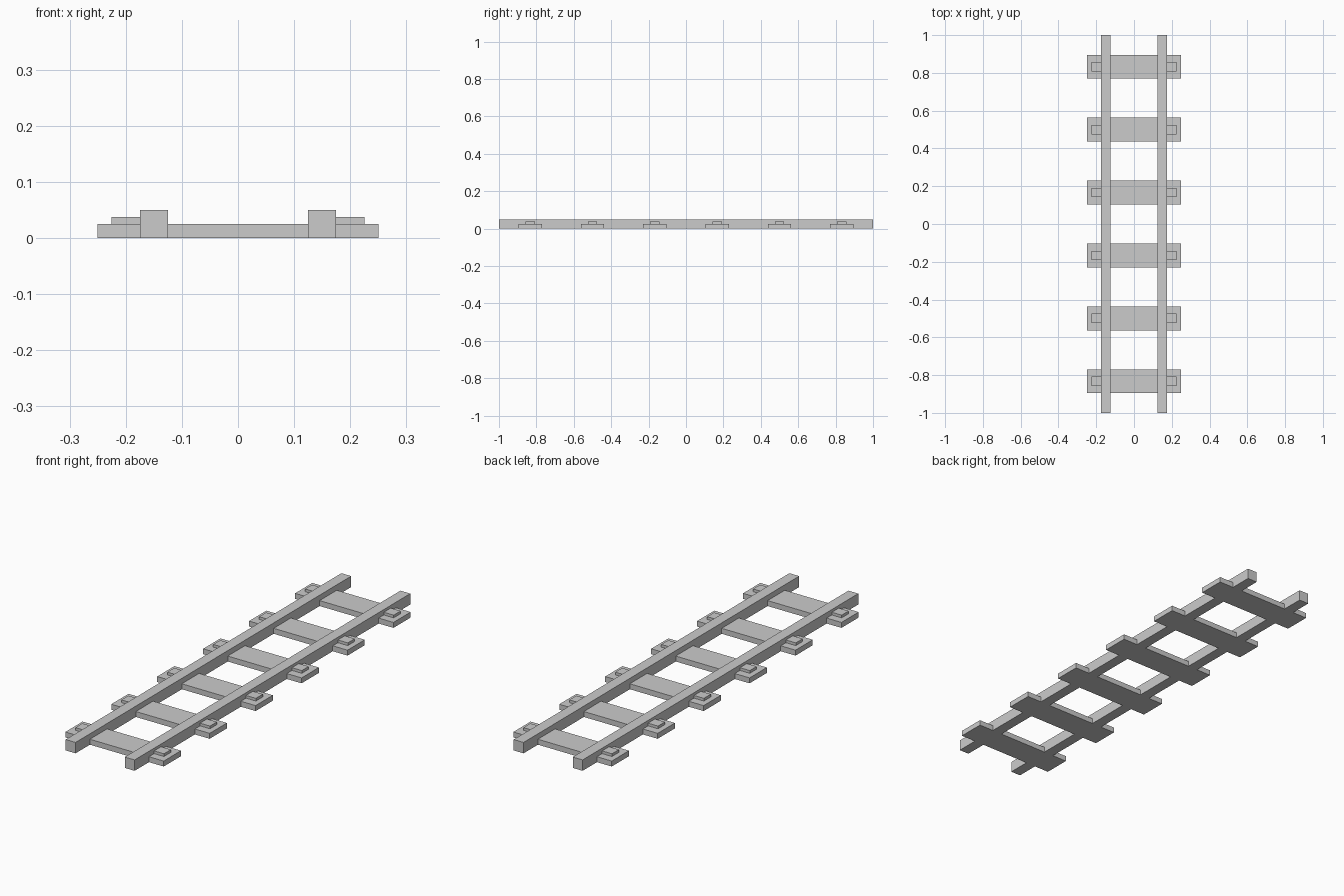
import bpy

if "Cube" in bpy.data.objects:
    bpy.data.objects.remove(bpy.data.objects["Cube"])

TIE_COUNT = 6
SPACING = 2 / TIE_COUNT


def box(name, x, y, z):
    """Add a box spanning the given (min, max) ranges."""
    spans = (x, y, z)
    bpy.ops.mesh.primitive_cube_add(size=1, location=[(a + b) / 2 for a, b in spans])
    obj = bpy.context.object
    obj.name = name
    obj.scale = [b - a for a, b in spans]
    bpy.ops.object.transform_apply(location=False, rotation=False, scale=True)
    return obj


def side_span(side, inner, outer):
    return tuple(sorted((side * inner, side * outer)))


# Two long rails
for side, label in ((-1, "left"), (1, "right")):
    box(f"{label}_rail", side_span(side, 0.125, 0.175), (-1, 1), (0, 0.05))

# Cross ties, each with a fastening block outside both rails
for i in range(TIE_COUNT):
    y = -1 + SPACING * (i + 0.5)
    box(f"tie_{i + 1}", (-0.25, 0.25), (y - 0.0625, y + 0.0625), (0, 0.025))
    for side, label in ((-1, "left"), (1, "right")):
        box(f"{label}_fastener_{i + 1}", side_span(side, 0.175, 0.225),
            (y - 0.025, y + 0.025), (0.025, 0.0375))
